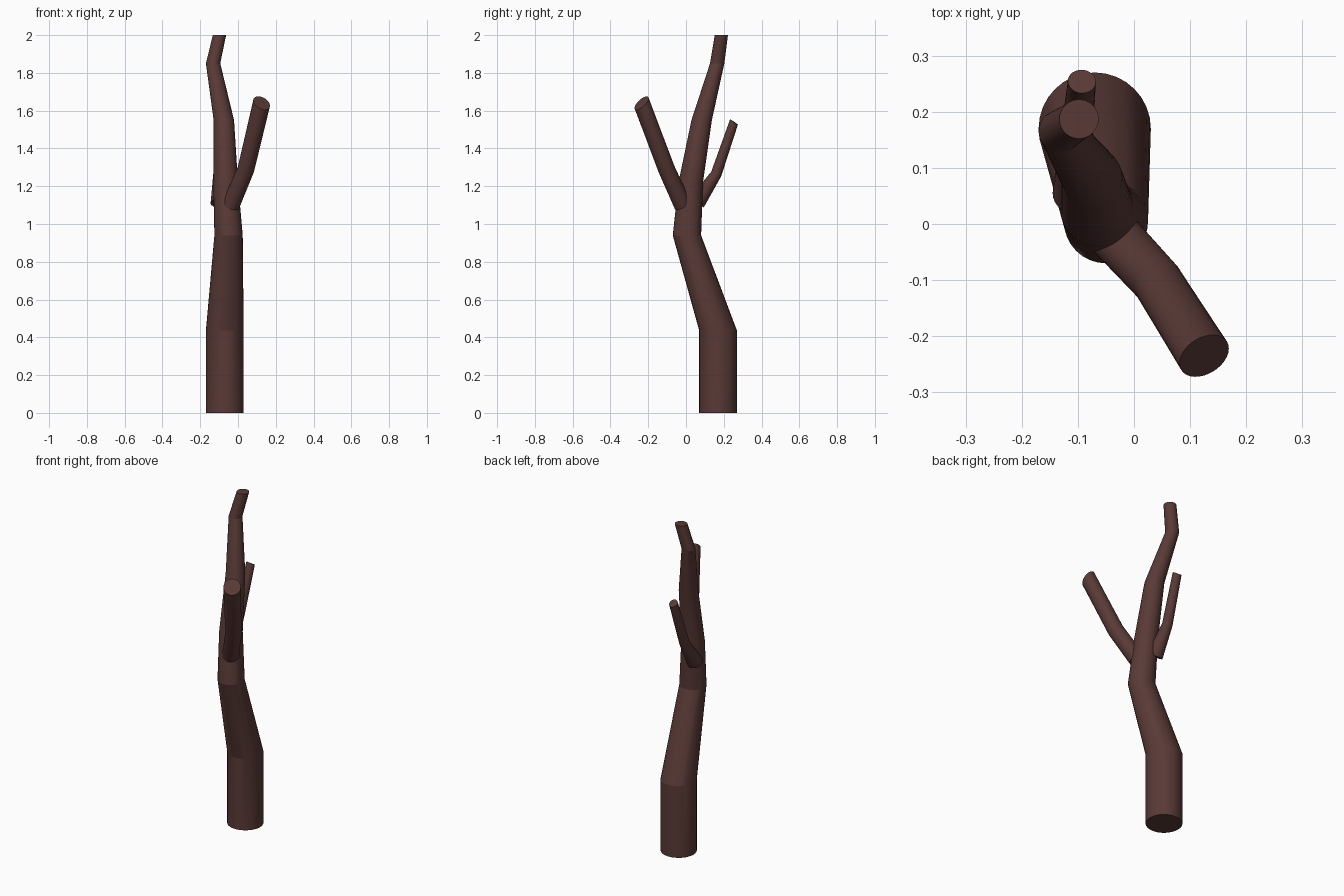
import bpy, bmesh, math
from mathutils import Vector

if "Cube" in bpy.data.objects:
    bpy.data.objects.remove(bpy.data.objects["Cube"])

bark = bpy.data.materials.new("bark")
bark.diffuse_color = (0.10, 0.042, 0.037, 1)
bark.use_nodes = True
bark.node_tree.nodes["Principled BSDF"].inputs["Base Color"].default_value = bark.diffuse_color
SIDES = 32


def limb(name, rings):
    """Tapered closed tube through rings of (centre, radius, normal)."""
    bm = bmesh.new()
    loops = []
    for centre, radius, normal in rings:
        n = Vector(normal).normalized()
        u = (Vector((1, 0, 0)) - n * n.x).normalized()
        v = n.cross(u)
        loop = []
        for i in range(SIDES):
            a = 2 * math.pi * i / SIDES
            loop.append(bm.verts.new(Vector(centre) + radius * (u * math.cos(a) + v * math.sin(a))))
        loops.append(loop)
    for lo, hi in zip(loops, loops[1:]):
        for i in range(SIDES):
            j = (i + 1) % SIDES
            bm.faces.new((lo[i], lo[j], hi[j], hi[i]))
    bm.faces.new(loops[0][::-1])
    bm.faces.new(loops[-1])
    mesh = bpy.data.meshes.new(name)
    bm.to_mesh(mesh)
    bm.free()
    mesh.materials.append(bark)
    ob = bpy.data.objects.new(name, mesh)
    bpy.context.collection.objects.link(ob)
    bpy.ops.object.select_all(action='DESELECT')
    ob.select_set(True)
    bpy.context.view_layer.objects.active = ob
    bpy.ops.object.shade_smooth_by_angle(angle=math.radians(14))


UP = (0, 0, 1)

# Crooked main trunk
limb("trunk", [
    ((-0.07, 0.17, 0), 0.10, UP),
    ((-0.07, 0.17, 0.435), 0.10, UP),
    ((-0.05, 0.005, 0.94), 0.075, UP),
    ((-0.065, 0.025, 1.22), 0.065, UP),
    ((-0.075, 0.083, 1.55), 0.054, UP),
    ((-0.132, 0.165, 1.85), 0.038, UP),
    ((-0.098, 0.187, 2.0), 0.035, UP),
])

# Thick branch leaning forward and right, cut at a slant
limb("front_branch", [
    ((-0.038, -0.017, 1.10), 0.047, (0.3, -0.45, 0.85)),
    ((0.042, -0.103, 1.29), 0.045, (0.28, -0.4, 0.87)),
    ((0.125, -0.235, 1.64), 0.048, (0.4, -0.63, 0.67)),
])

# Thin branch leaning backward
limb("back_branch", [
    ((-0.10, 0.055, 1.11), 0.045, (0, 0.5, 0.86)),
    ((-0.102, 0.16, 1.265), 0.029, (0, 0.42, 0.9)),
    ((-0.093, 0.254, 1.54), 0.025, (0.05, 0.55, 0.82)),
])
